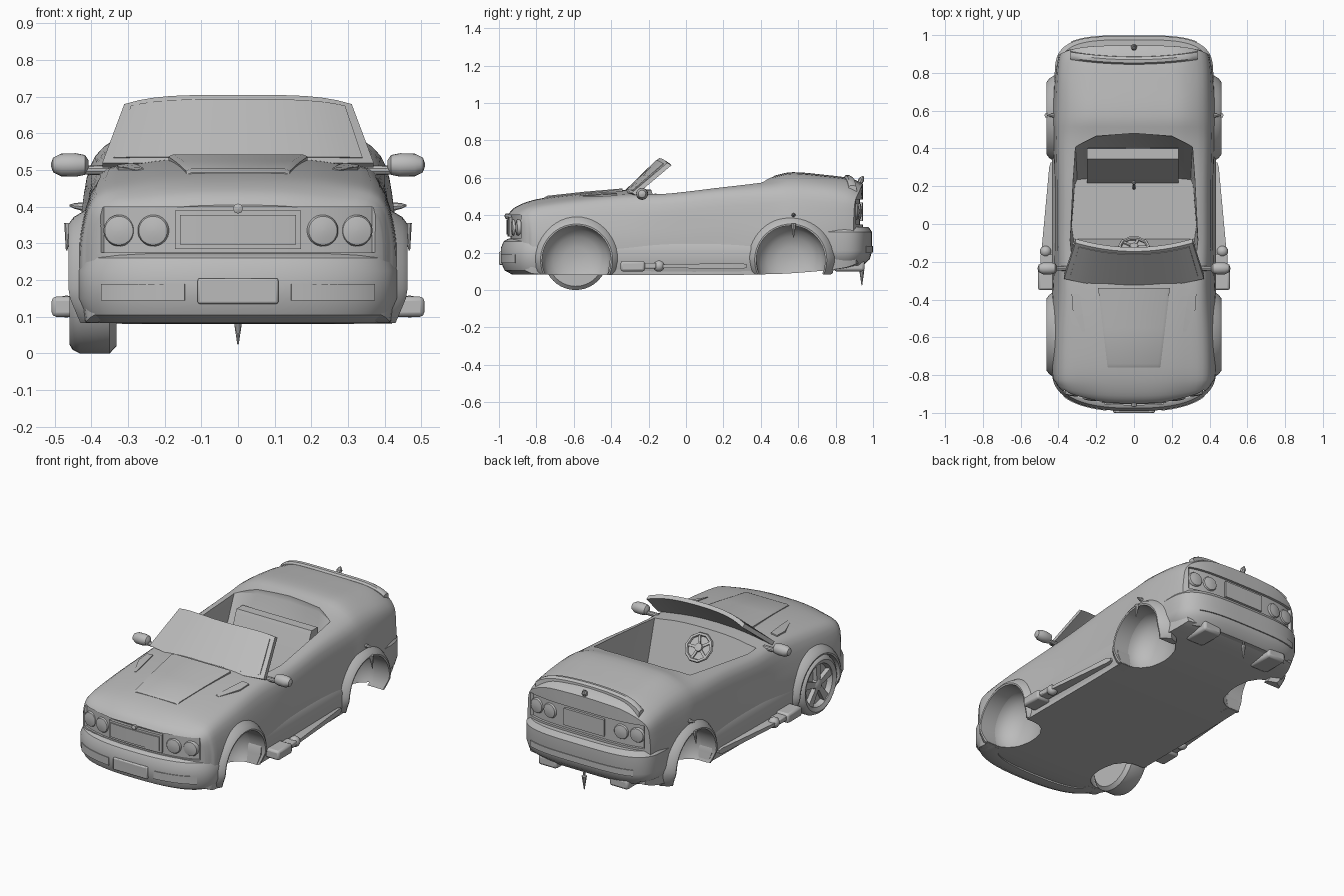
import bpy, bmesh, math
from mathutils import Vector

if "Cube" in bpy.data.objects:
    bpy.data.objects.remove(bpy.data.objects["Cube"])

grey = bpy.data.materials.new("body grey")
grey.diffuse_color = (0.5, 0.5, 0.5, 1)
grey.use_nodes = True
grey.node_tree.nodes["Principled BSDF"].inputs["Base Color"].default_value = grey.diffuse_color


def loft(name, rings):
    """Solid skinned through equal-length rings of points, capped at both ends."""
    bm = bmesh.new()
    vs = [[bm.verts.new(p) for p in r] for r in rings]
    n = len(rings[0])
    for a, b in zip(vs, vs[1:]):
        for i in range(n):
            j = (i + 1) % n
            bm.faces.new((a[i], a[j], b[j], b[i]))
    bm.faces.new(vs[0])
    bm.faces.new(vs[-1])
    bmesh.ops.recalc_face_normals(bm, faces=bm.faces[:])
    me = bpy.data.meshes.new(name)
    bm.to_mesh(me)
    bm.free()
    me.materials.append(grey)
    ob = bpy.data.objects.new(name, me)
    bpy.context.collection.objects.link(ob)
    return ob


def lathe(name, prof, centre, axis, n=24):
    """Revolve (radius, height) points around an axis through centre."""
    q = Vector((0, 0, 1)).rotation_difference(Vector(axis))
    c = Vector(centre)
    ring = lambda r, h: [c + q @ Vector((r * math.cos(k * math.tau / n), r * math.sin(k * math.tau / n), h))
                         for k in range(n)]
    return loft(name, [ring(r, h) for r, h in prof])


def box(name, x0, x1, y0, y1, z0, z1, b=0.006):
    ob = loft(name, [[(x0, y0, z), (x1, y0, z), (x1, y1, z), (x0, y1, z)] for z in (z0, z1)])
    m = ob.modifiers.new("bevel", "BEVEL")
    m.width, m.segments = b, 2
    return ob


def spline(pts, steps):
    """Catmull-Rom interpolation of tuples."""
    p = [pts[0]] + list(pts) + [pts[-1]]
    out = []
    for i in range(1, len(p) - 2):
        for k in range(steps):
            t = k / steps
            out.append(tuple(0.5 * (2 * b + (c - a) * t + (2 * a - 5 * b + 4 * c - d) * t * t
                                    + (3 * b - a - 3 * c + d) * t ** 3)
                             for a, b, c, d in zip(*p[i - 1:i + 3])))
    return out + [tuple(pts[-1])]


ROUND = {-1: 2.5, 1: 3.6}  # plan roundness of nose and tail


def bow(x, end):
    n = ROUND[end]
    return (1 - min(abs(x) / .45, 1) ** n) ** (1 / n)


def strip(name, x0, x1, prof, end, a=0.45, L=0.2, yc=0.75, n=32):
    """Sweep (inset, z) profile along the rounded plan of the nose (-1) or tail (1)."""
    N = ROUND[end]
    ang = lambda x: math.copysign(math.asin(min(abs(x) / a, 1) ** (N / 2)), x)
    rings = []
    for k in range(n + 1):
        t = ang(x0) + (ang(x1) - ang(x0)) * k / n
        sx = math.copysign(abs(math.sin(t)) ** (2 / N), t)
        sy = max(math.cos(t), 0) ** (2 / N)
        rings.append([((a - d) * sx, end * (yc + (L - d) * sy), z) for d, z in prof])
    return loft(name, rings)


def cut(ob, cutter):
    m = ob.modifiers.new("cut", "BOOLEAN")
    m.operation, m.object, m.solver = "DIFFERENCE", cutter, "EXACT"
    bpy.context.view_layer.objects.active = ob
    bpy.ops.object.modifier_apply(modifier=m.name)
    bpy.data.objects.remove(cutter)


# Body shell: y, end bow, z bottom, w bottom, z/w low side, z/w high side, z/w shoulder, z top
stations = [
    (-.95, 1, .12, .36, .20, .39, .33, .39, .385, .36, .405),
    (-.91, .7, .10, .40, .20, .41, .33, .41, .41, .375, .445),
    (-.80, 0, .085, .415, .20, .43, .33, .425, .435, .385, .485),
    (-.59, 0, .08, .42, .20, .44, .33, .43, .46, .385, .515),
    (-.33, 0, .08, .42, .20, .43, .33, .42, .485, .375, .535),
    (-.10, 0, .08, .42, .20, .42, .33, .415, .49, .385, .54),
    (.20, 0, .08, .42, .20, .42, .36, .415, .52, .385, .575),
    (.45, 0, .085, .42, .22, .43, .38, .42, .53, .39, .608),
    (.57, 0, .09, .42, .22, .435, .40, .425, .54, .388, .63),
    (.75, 0, .105, .41, .24, .42, .40, .415, .53, .385, .615),
    (.88, .6, .12, .39, .25, .405, .40, .405, .51, .38, .597),
    (.945, 1, .14, .37, .25, .395, .40, .395, .495, .37, .568)]


def section(s, scale=1):
    y, k, zb, wb, z1, w1, z2, w2, z3, w3, zt = s
    half = [(0, zb), (wb / 2, zb)] + spline(
        [(wb, zb), (w1, z1), (w2, z2), (w3, z3), (.7 * w3, zt - .017), (.35 * w3, zt - .003), (0, zt)], 4)
    zc = (zb + zt) / 2
    pts = half + [(-x, z) for x, z in half[-2:0:-1]]
    sign = -1 if y < 0 else 1
    return [(x * scale, y - sign * .2 * k * (1 - bow(x * scale, sign)), zc + (z - zc) * scale) for x, z in pts]


caps = (.02, .2, .4, .6, .75, .9)
rings = [section(stations[0], c) for c in caps]
rings += [section(s) for s in spline(stations, 4)]
rings += [section(stations[-1], c) for c in reversed(caps)]
body = loft("body", rings)

# Cockpit opening with sloped rear wall and dashboard: x, y top, y floor
edge = [(.33, -.2, -.08), (.34, -.1, -.02), (.322, .25, .21), (.31, .41, .235), (.2, .465, .245)]
edge = edge + [(0, .48, .25)] + [(-x, y, f) for x, y, f in reversed(edge)]
cut(body, loft("cockpit_cutter", [[(x * .97, f, .2) for x, y, f in edge],
                                  [(x, y, .58) for x, y, f in edge], [(x, y, .8) for x, y, f in edge]]))
# Domed wheel wells
dome = [(.01, -.03), (.07, -.025), (.125, -.005), (.163, .03), (.181, .065), (.186, .1), (.186, .3)]
for y in (-.585, .56):
    for s in (1, -1):
        cut(body, lathe("well_cutter", dome, (s * .27, y, .16), (s, 0, 0), 48))
# Lamp recesses
cut(body, strip("front_recess", -.375, .375, [(-.05, .275), (.012, .275), (.012, .4), (-.05, .4)], -1))
cut(body, strip("rear_recess", -.37, .37, [(-.05, .35), (.015, .35), (.015, .485), (-.05, .485)], 1, yc=.745))

# Bumpers with slots and number plate
strip("front_bumper", -.44, .44, [(.06, .083), (.02, .105), (0, .15), (0, .225), (.015, .26), (.035, .272),
                                  (.12, .272), (.12, .083)], -1, .435, .22, .77, 48)
strip("rear_bumper", -.42, .42, [(.05, .13), (.012, .165), (0, .21), (0, .31), (.02, .338), (.12, .338),
                                 (.12, .13)], 1, .42, .235, .76, 48)
strip("rear_bumper_slot", -.33, .33, [(-.004, .2), (.02, .2), (.02, .235), (-.004, .235)], 1, .42, .235, .76)
for s in (1, -1):
    strip("fog_slot", s * .145, s * .37, [(-.004, .145), (.02, .145), (.02, .19), (-.004, .19)],
          -1, .435, .22, .77, 10)
box("front_plate", -.11, .11, -1, -.96, .135, .205)

# Headlamps, tail lamps, grille, badges
lamp = [(.043, 0), (.043, .05), (.039, .056), (.02, .06), (.002, .061)]
for x in (-.318, -.225, .225, .318):
    slant = .12 if x > 0 else -.12
    lathe("headlamp", lamp, (x, -(.75 + .2 * bow(x, -1)) + .06, .335), (slant, -1, 0))
    lathe("tail_lamp", lamp, (x, .745 + .2 * bow(x, 1) - .062, .42), (slant, 1, 0))
strip("grille_frame", -.17, .17, [(-.004, .285), (.03, .285), (.03, .39), (-.004, .39)], -1)
strip("grille", -.155, .155, [(-.01, .297), (.03, .297), (.03, .378), (-.01, .378)], -1)
strip("tail_panel", -.13, .13, [(0, .37), (.03, .37), (.03, .468), (0, .468)], 1, yc=.745)
lathe("front_badge", [(.014, 0), (.014, .02), (.004, .025)], (0, -.945, .395), (0, -1, 0), 8)
lathe("rear_badge", [(.012, 0), (.016, .03), (.003, .05)], (0, .925, .565), (0, .5, 1), 8)

# Low lip spoiler across the boot lid
rings = []
for k in range(25):
    u = k / 12 - 1
    y, z, h = .845 + .025 * u * u, .6 - .014 * u * u - .035 * u ** 6, .016 * (1 - .5 * u ** 8)
    rings.append([(.335 * u, y + a, z + b * h) for a, b in
                  ((0, -3), (0, .2), (.008, .9), (.025, 1), (.04, .4), (.045, -3))])
loft("spoiler", rings)

# Bonnet bulge and vents
loft("bonnet_bulge", [[(-w, y, z - .05), (w, y, z - .05), (w, y, z - .006), (w - .015, y, z), (.015 - w, y, z),
                       (-w, y, z - .006)] for y, w, z in
                      ((-.76, .14, .494), (-.74, .142, .504), (-.55, .165, .525), (-.34, .19, .543))])
for s in (1, -1):
    loft("bonnet_vent", [[(s * a, y, z - .04), (s * b, y, z - .04), (s * b, y, z - .006), (s * a, y, z)]
                         for a, b, y, z in ((.29, .33, -.37, .52), (.275, .327, -.45, .515), (.258, .275, -.57, .506))])


# Windscreen: bowed glass inside a thicker frame
def screen(name, u1, v0, v1, thick, push):
    rings = []
    for k in range(17):
        u = u1 * (2 * k / 16 - 1)
        col = []
        for v, o in ((v0, 0), (v1, 0), (v1, thick), (v0, thick)):
            z = .52 + .185 * v - .025 * v * u ** 4
            col.append((u * (.37 - .06 * v), -.335 + .19 * v + .045 * u * u + o - push, z - .6 * o + .4 * push))
        rings.append(col)
    return loft(name, rings)


screen("windscreen_frame", 1, 0, 1, .022, 0)
screen("windscreen_glass", .93, .08, .93, .01, .003)

for s in (1, -1):
    # Arch flares
    for y in (-.585, .56):
        rings = []
        for k in range(33):
            t = math.radians(-24 + 228 * k / 32)
            low = min(0, math.sin(t)) * .08
            rings.append([(s * (x + low), y + r * math.cos(t), max(.083, .16 + r * math.sin(t)))
                          for x, r in ((.46, .184), (.462, .193), (.448, .212), (.41, .235), (.36, .215), (.36, .184))])
        loft("arch_flare", rings)
        # Arch pin and spike
        if y > 0:
            lathe("arch_pin", [(.012, 0), (.008, .025), (.002, .04)], (s * .42, .575, .4), (s, 0, .1), 8)
            lathe("arch_spike", [(.014, 0), (.002, .075)], (s * .46, .575, .355), (s * .1, 0, -1), 8)
    # Side skirt
    loft("side_skirt", [[(s * .35, a, z), (s * w, a, z), (s * w, b, z), (s * .35, b, z)] for a, b, w, z in
                        ((-.42, .39, .415, .082), (-.41, .38, .433, .14), (-.4, .37, .434, .215), (-.36, .33, .412, .26))])
    # Side pipe with box, ball and tapered rear sheet
    box("side_pipe_box", *sorted((s * .42, s * .508)), -.35, -.22, .1, .155, .012)
    box("side_pipe_neck", *sorted((s * .43, s * .495)), -.23, -.16, .115, .145)
    lathe("side_pipe_ball", [(.03 * math.sin(i * math.pi / 8) + .001, -.03 * math.cos(i * math.pi / 8))
                             for i in range(9)], (s * .468, -.145, .128), (0, 0, 1), 16)
    loft("side_pipe", [[(s * .4, y, z0), (s * w, y, z0), (s * w, y, z1), (s * .4, y, z1)] for y, w, z0, z1 in
                       ((-.22, .497, .12, .136), (.3, .449, .112, .144), (.325, .442, .12, .136))])
    # Door mirror
    lathe("mirror_arm", [(.014, 0), (.012, .1)], (s * .34, -.235, .5), (s, 0, 0), 10)
    lathe("mirror", [(.012, 0), (.027, .01), (.032, .035), (.031, .075), (.02, .097), (.004, .103)],
          (s * .407, -.235, .514), (s, 0, 0), 20)
    # Tail pipe
    box("tail_pipe", *sorted((s * .17, s * .29)), .79, .955, .1, .158, .014)

# Single front wheel
wx, wy, wz = -.395, -.59, .17
lathe("tyre", [(.002, .025), (.115, .025), (.122, .055), (.145, .065), (.16, .056), (.17, .036), (.17, -.045),
               (.15, -.064), (.002, -.064)], (wx, wy, wz), (-1, 0, 0), 40)
lathe("wheel_hub", [(.034, 0), (.032, .05), (.02, .056), (.002, .057)], (wx, wy, wz), (-1, 0, 0), 20)
for k in range(5):
    t = math.tau * k / 5 + math.pi / 2
    d, e = Vector((0, math.cos(t), math.sin(t))), Vector((0, -math.sin(t), math.cos(t)))
    c = Vector((wx, wy, wz))
    loft("wheel_spoke", [[c + d * r + e * w + Vector((h, 0, 0)) for w, h in ((-b, -.02), (b, -.02), (b, -.05), (-b, -.05))]
                         for r, b in ((.02, .014), (.12, .022))])

# Interior: bench, gear lever, steering wheel
loft("bench", [[(x, .215, .195), (x, .335, .505), (x, .345, .525), (x, .4, .525), (x, .41, .195)] for x in (-.25, .235)])
lathe("gear_lever", [(.008, 0), (.006, .1), (.012, .12), (.002, .14)], (0, .19, .2), (0, .25, 1), 10)
axis = Vector((0, .75, .55)).normalized()
hub = Vector((0, -.12, .45))
lathe("steering_rim", [(.07, -.008), (.082, -.008), (.086, 0), (.082, .008), (.07, .008), (.066, 0), (.07, -.008)],
      hub, axis, 10)
lathe("steering_column", [(.016, -.12), (.016, -.005), (.024, 0), (.022, .01), (.002, .012)], hub, axis, 16)
side = Vector((1, 0, 0))
up = axis.cross(side)
for k in range(5):
    t = math.tau * k / 5
    d, e = side * math.cos(t) + up * math.sin(t), up * math.cos(t) - side * math.sin(t)
    loft("steering_spoke", [[hub + d * r + e * w + axis * h for w, h in ((-.007, -.004), (.007, -.004), (.007, .004),
                                                                        (-.007, .004))] for r in (.015, .072)])

# Spike under the tail
lathe("tail_spike", [(.004, .06), (.006, .0), (.014, -.005), (.002, -.085)], (0, .94, .11), (0, 0, 1), 10)

bpy.ops.object.select_all(action="SELECT")
bpy.context.view_layer.objects.active = body
bpy.ops.object.shade_smooth_by_angle(angle=math.radians(35))
